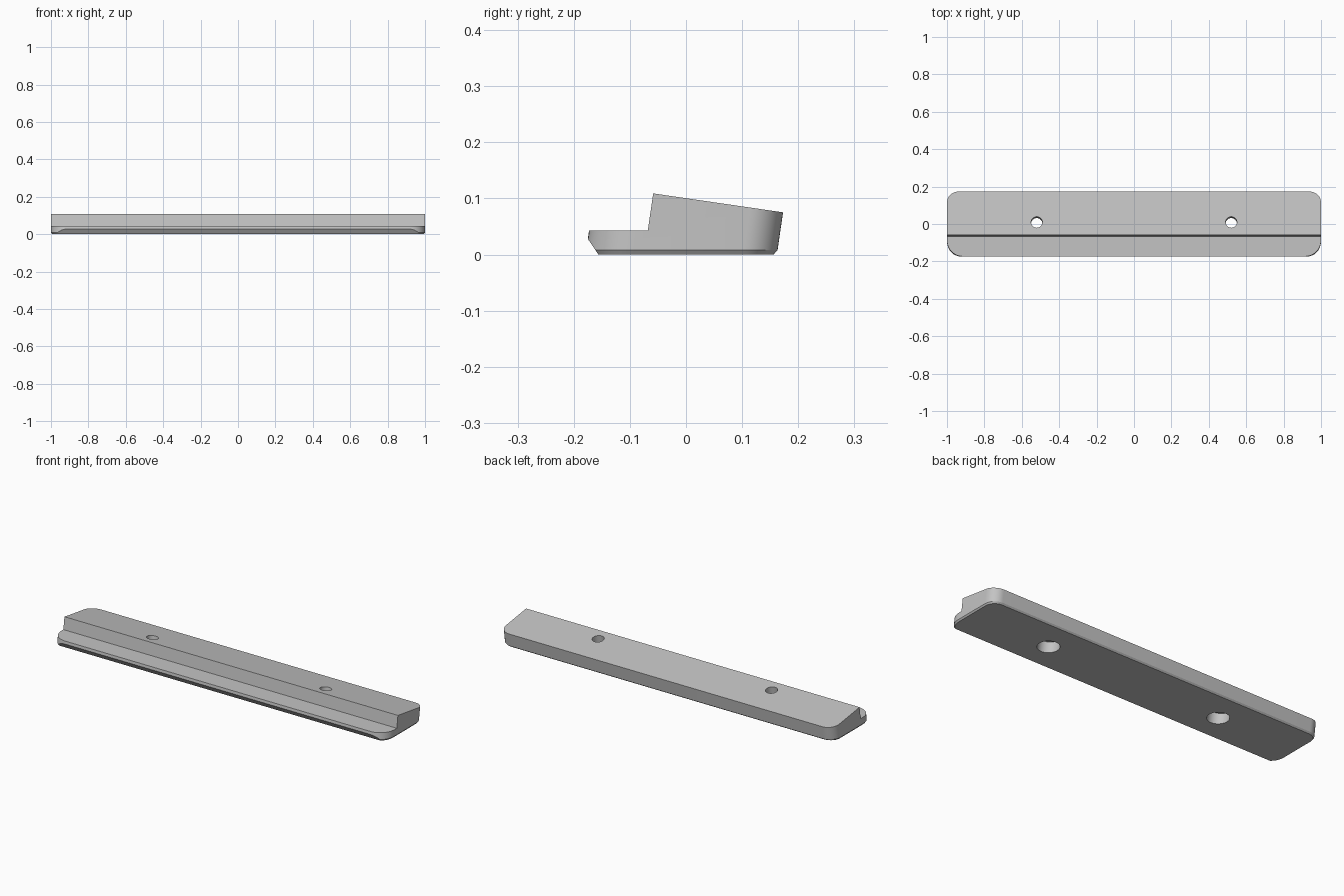
import bpy, bmesh, math
from mathutils import Matrix

if "Cube" in bpy.data.objects:
    bpy.data.objects.remove(bpy.data.objects["Cube"], do_unlink=True)

LEAN = 0.146            # backward lean of walls and holes, y per z
TILT = math.atan(LEAN)

grey = bpy.data.materials.new("light_grey")
grey.use_nodes = True
grey.diffuse_color = (0.55, 0.55, 0.55, 1)
grey.node_tree.nodes["Principled BSDF"].inputs["Base Color"].default_value = (0.55, 0.55, 0.55, 1)


def make_object(name, bm):
    bmesh.ops.recalc_face_normals(bm, faces=bm.faces)
    mesh = bpy.data.meshes.new(name)
    bm.to_mesh(mesh)
    bm.free()
    mesh.materials.append(grey)
    obj = bpy.data.objects.new(name, mesh)
    bpy.context.collection.objects.link(obj)
    return obj


def extrude_profile(name, points, half):
    """Closed y-z profile extruded along x."""
    bm = bmesh.new()
    face = bm.faces.new([bm.verts.new((-half, y, z)) for y, z in points])
    new = bmesh.ops.extrude_face_region(bm, geom=[face])["geom"]
    bmesh.ops.translate(bm, vec=(2 * half, 0, 0),
                        verts=[v for v in new if isinstance(v, bmesh.types.BMVert)])
    return make_object(name, bm)


def outline(inset, z, front=-0.179, back=0.162, steps=12):
    """Rounded rectangle at height z, sheared by the lean."""
    pts = []
    for i, (sx, sy) in enumerate([(1, 1), (-1, 1), (-1, -1), (1, -1)]):
        r = 0.06 if sy > 0 else 0.085
        cx, cy = sx * (1 - r), (back - r if sy > 0 else front + r)
        for k in range(steps + 1):
            a = math.pi / 2 * (i + k / steps)
            pts.append((cx + (r - inset) * math.cos(a),
                        cy + (r - inset) * math.sin(a) + LEAN * z, z))
    return pts


def boolean(target, cutter, operation):
    mod = target.modifiers.new(operation.lower(), 'BOOLEAN')
    mod.operation, mod.object, mod.solver = operation, cutter, 'EXACT'
    bpy.context.view_layer.objects.active = target
    bpy.ops.object.modifier_apply(modifier=mod.name)
    bpy.data.objects.remove(cutter, do_unlink=True)


# Stepped wedge section with a bevelled front lip
bar = extrude_profile("mounting_bar", [
    (-0.156, 0), (-0.175, 0.028), (-0.2, 0.043), (-0.068, 0.043),
    (-0.0585, 0.109), (0.2, 0.0713), (0.2, 0)], 1.1)

# Rounded, leaning outline with a small chamfer round the base
bm = bmesh.new()
rings = [[bm.verts.new(p) for p in outline(inset, z)]
         for inset, z in [(0.006, 0), (0, 0.008), (0, 0.15)]]
n = len(rings[0])
bm.faces.new(rings[0])
bm.faces.new(rings[-1])
for low, high in zip(rings, rings[1:]):
    for i in range(n):
        j = (i + 1) % n
        bm.faces.new((low[i], low[j], high[j], high[i]))
boolean(bar, make_object("outline_cutter", bm), 'INTERSECT')

# Two leaning screw holes, counterbored from below
for x in (-0.52, 0.52):
    for radius, bottom, top in [(0.03, -0.05, 0.2), (0.054, -0.05, 0.048)]:
        bm = bmesh.new()
        bmesh.ops.create_cone(
            bm, cap_ends=True, segments=40, radius1=radius, radius2=radius, depth=top - bottom,
            matrix=Matrix.Translation((x, -0.005, 0)) @ Matrix.Rotation(-TILT, 4, 'X')
            @ Matrix.Translation((0, 0, (top + bottom) / 2)))
        boolean(bar, make_object("hole_cutter", bm), 'DIFFERENCE')

bpy.ops.object.select_all(action='DESELECT')
bar.select_set(True)
bpy.context.view_layer.objects.active = bar
bpy.ops.object.shade_smooth_by_angle(angle=math.radians(25))
